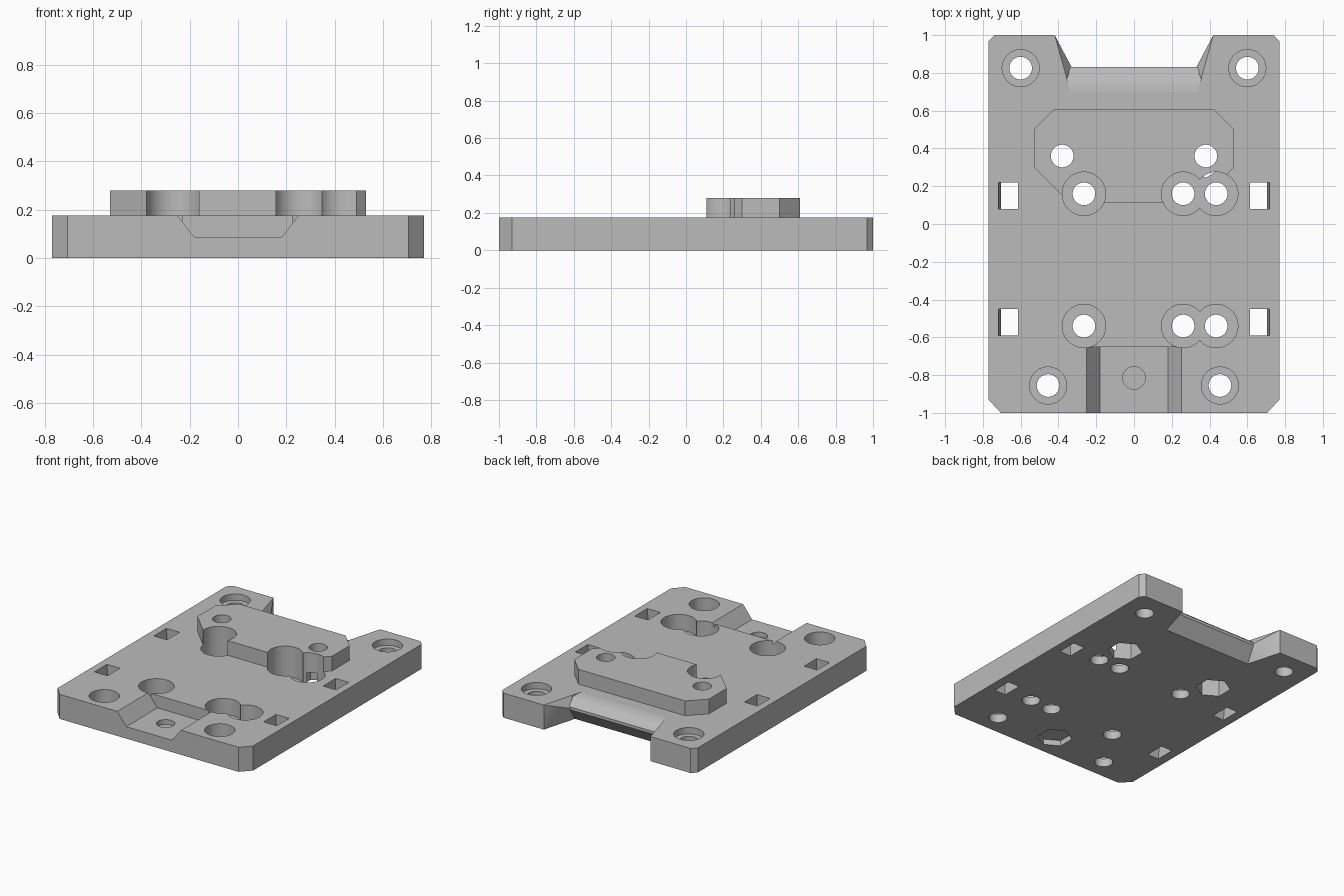
import bpy, bmesh
from math import radians, tau, cos, sin

if "Cube" in bpy.data.objects:
    bpy.data.objects.remove(bpy.data.objects["Cube"])

T = 0.175          # plate thickness
PAD_TOP = 0.28

grey = bpy.data.materials.new("plain_grey")
grey.use_nodes = True
grey.diffuse_color = (0.5, 0.5, 0.5, 1)
grey.node_tree.nodes["Principled BSDF"].inputs["Base Color"].default_value = grey.diffuse_color


def add(name, bm):
    bmesh.ops.recalc_face_normals(bm, faces=bm.faces)
    me = bpy.data.meshes.new(name)
    bm.to_mesh(me)
    bm.free()
    me.materials.append(grey)
    ob = bpy.data.objects.new(name, me)
    bpy.context.scene.collection.objects.link(ob)
    return ob


def prism(name, outline, z0, z1):
    """Extrude an xy outline from z0 to z1."""
    bm = bmesh.new()
    face = bm.faces.new([bm.verts.new((x, y, z0)) for x, y in outline])
    top = bmesh.ops.extrude_face_region(bm, geom=[face])["geom"]
    bmesh.ops.translate(bm, vec=(0, 0, z1 - z0),
                        verts=[v for v in top if isinstance(v, bmesh.types.BMVert)])
    return add(name, bm)


def hull(name, points):
    bm = bmesh.new()
    for p in points:
        bm.verts.new(p)
    bmesh.ops.convex_hull(bm, input=bm.verts)
    bmesh.ops.dissolve_limit(bm, angle_limit=radians(1), verts=bm.verts, edges=bm.edges)
    return add(name, bm)


def bore(x, y, r, z0, z1, sides=48):
    """Round or hexagonal cutter with a corner on the y axis."""
    ring = [(x + r * sin(tau * i / sides), y + r * cos(tau * i / sides)) for i in range(sides)]
    return prism("cutter", ring, z0, z1)


def boolean(ob, tool, operation):
    mod = ob.modifiers.new("cut", "BOOLEAN")
    mod.operation, mod.solver, mod.object = operation, "EXACT", tool
    bpy.context.view_layer.update()
    done = bpy.data.meshes.new_from_object(ob.evaluated_get(bpy.context.evaluated_depsgraph_get()))
    ob.modifiers.clear()
    ob.data = done
    bpy.data.objects.remove(tool)


def mirrored(half):
    """Close a right-hand outline with its mirror image."""
    return half + [(-x, y) for x, y in reversed(half)]


def notch_x(y):
    """Half width of the rear notch at depth y."""
    return 0.42 - 0.28 * (1 - y)


# Base plate with chamfered corners and rear notch
LIP_Y = 0.70
body = prism("base_plate", mirrored([
    (0.705, -1), (0.77, -0.93), (0.77, 0.967), (0.737, 1),
    (0.42, 1), (notch_x(LIP_Y), LIP_Y)]), 0, T)

# Raised pad
pad = prism("raised_pad", mirrored([
    (0.34, 0.11), (0.53, 0.30), (0.53, 0.50), (0.42, 0.61)]), 0.1, PAD_TOP)
boolean(body, pad, "UNION")

cutters = []
# Main screw holes with deep counterbores
for y in (0.16, -0.54):
    for x in (-0.265, 0.26, 0.435):
        cutters += [bore(x, y, 0.115, 0.06, 0.4), bore(x, y, 0.06, -0.1, 0.1)]

for s in (-1, 1):
    # Corner screw holes
    for x, y, floor in ((0.6, 0.825, 0.13), (0.455, -0.855, 0.06)):
        cutters += [bore(s * x, y, 0.098, floor, 0.4), bore(s * x, y, 0.06, -0.1, 0.2)]
    # Pad holes with nut pockets underneath
    cutters += [bore(s * 0.38, 0.36, 0.06, 0.1, 0.4), bore(s * 0.38, 0.36, 0.115, -0.1, 0.14, 6)]
    # Strap slots with a leaning outer wall
    for y in (0.15, -0.52):
        cutters.append(hull("cutter", [
            (s * x, y + d, z) for d in (-0.07, 0.07)
            for x, z in ((0.615, -0.02), (0.615, 0.2), (0.703, -0.02), (0.72, 0.2))]))

# Tapered front recess with a blind hole and a nut pocket below
cutters.append(hull("cutter", [
    (s * x, y, z) for s in (-1, 1) for y in (-1.1, -0.65)
    for x, z in ((0.18, 0.085), (0.27, 0.2))]))
cutters += [bore(0, -0.815, 0.06, 0.05, 0.1), bore(0, -0.815, 0.115, -0.1, 0.04, 6)]

for c in cutters:
    boolean(body, c, "DIFFERENCE")

# Rounded lip across the rear notch
lip_profile = [(LIP_Y, 0), (0.75, 0), (0.83, 0.1), (0.83, 0.12), (0.815, 0.135),
               (0.80, 0.146), (0.77, 0.162), (0.74, 0.171), (LIP_Y, T)]
lip = hull("rear_lip", [(s * notch_x(y), y, z) for s in (-1, 1) for y, z in lip_profile])

# Faceted cheeks at the notch ends
parts = [body, lip]
for s, side in ((1, "left"), (-1, "right")):
    parts.append(hull(side + "_notch_cheek", [
        (s * 0.42, 1, T), (s * 0.42, 1, 0), (s * 0.33, 0.83, 0.11),
        (s * notch_x(0.77), 0.77, T), (s * notch_x(0.75), 0.75, 0)]))

# Smooth bores, crisp edges
bpy.ops.object.select_all(action="DESELECT")
for ob in parts:
    ob.select_set(True)
bpy.context.view_layer.objects.active = body
bpy.ops.object.shade_smooth_by_angle(angle=radians(25))
